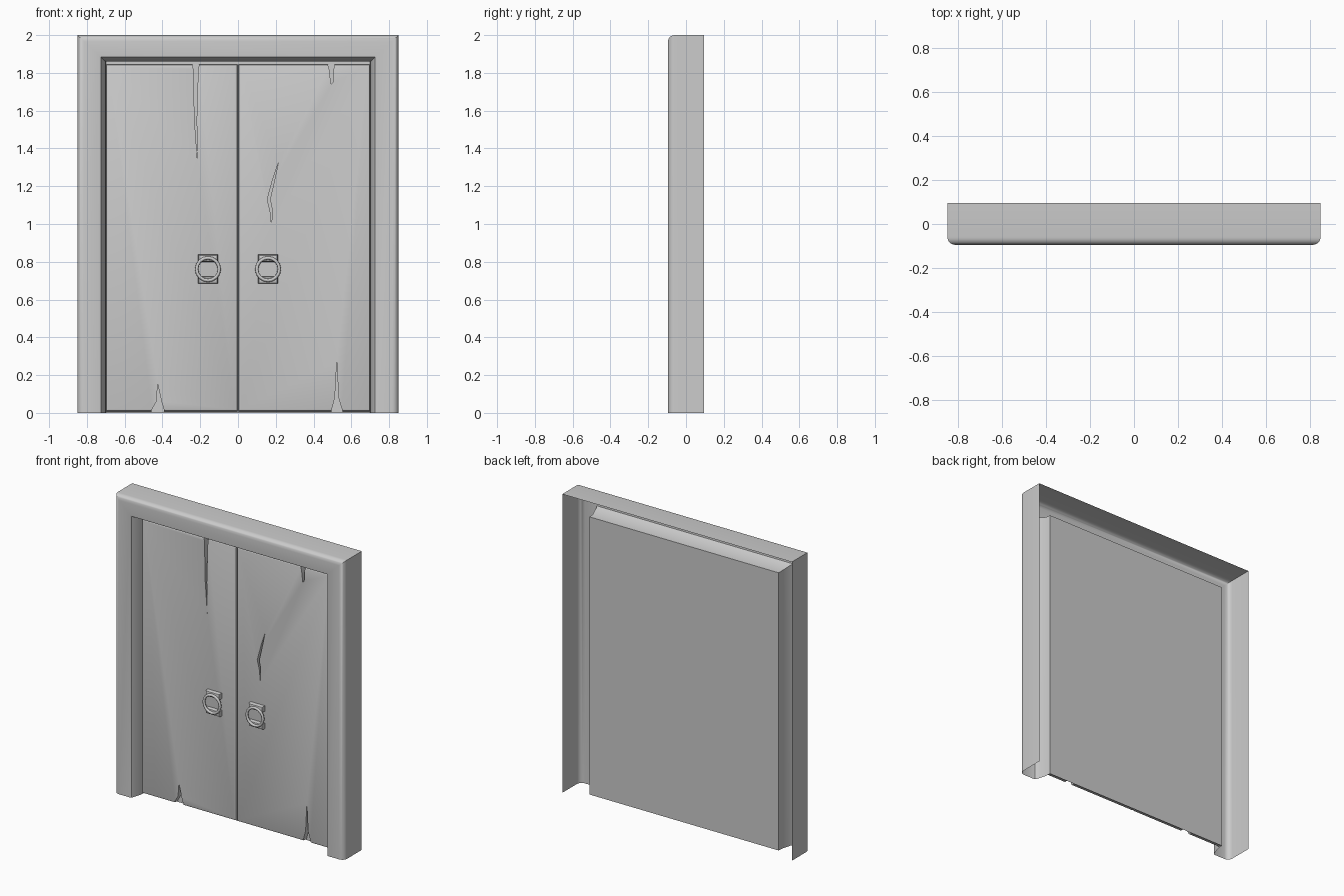
import bpy, bmesh, math
from mathutils import Vector

if "Cube" in bpy.data.objects:
    bpy.data.objects.remove(bpy.data.objects["Cube"])

BACK, FRONT = 0.02, -0.018


def to_object(name, bm):
    me = bpy.data.meshes.new(name)
    bm.to_mesh(me)
    bm.free()
    ob = bpy.data.objects.new(name, me)
    bpy.context.scene.collection.objects.link(ob)
    return ob


def activate(ob):
    bpy.ops.object.select_all(action='DESELECT')
    ob.select_set(True)
    bpy.context.view_layer.objects.active = ob


def smooth(ob, deg=35):
    activate(ob)
    bpy.ops.object.shade_smooth_by_angle(angle=math.radians(deg))


def box(name, x0, x1, y0, y1, z0, z1, bevel, segs=2):
    # box whose front (-y) rim is rounded
    bm = bmesh.new()
    bmesh.ops.create_cube(bm, size=1)
    for v in bm.verts:
        v.co = Vector((x1 if v.co.x > 0 else x0, y1 if v.co.y > 0 else y0,
                       z1 if v.co.z > 0 else z0))
    rim = [e for e in bm.edges if all(abs(v.co.y - y0) < 1e-5 for v in e.verts)]
    bmesh.ops.bevel(bm, geom=rim, offset=bevel, segments=segs, profile=0.5, affect='EDGES')
    return to_object(name, bm)


def prism(name, pts, y0, y1):
    # x/z outline extruded along y
    bm = bmesh.new()
    f = bm.faces.new([bm.verts.new((x, y0, z)) for x, z in pts])
    ext = bmesh.ops.extrude_face_region(bm, geom=[f])
    vs = [g for g in ext['geom'] if isinstance(g, bmesh.types.BMVert)]
    bmesh.ops.translate(bm, verts=vs, vec=(0, y1 - y0, 0))
    bmesh.ops.recalc_face_normals(bm, faces=bm.faces)
    return to_object(name, bm)


# Door surround: hollow profile (inward offset, y) swept up, across and down
profile = [(0, 0.095), (0, -0.06)]
for i in range(1, 7):
    a = math.radians(15 * i)
    profile.append((0.035 * (1 - math.cos(a)), -0.06 - 0.035 * math.sin(a)))
profile += [(0.115, -0.095), (0.124, -0.092), (0.129, -0.084), (0.148, FRONT), (0.15, BACK)]
bm = bmesh.new()
rows = []
for d, y in profile:
    x, z = 0.85 - d, 2 - 0.94 * d
    rows.append([bm.verts.new(p) for p in ((-x, y, 0), (-x, y, z), (x, y, z), (x, y, 0))])
for a, b in zip(rows, rows[1:]):
    for j in range(3):
        bm.faces.new((a[j], a[j + 1], b[j + 1], b[j]))
bm.normal_update()
if sum(f.normal.y * f.calc_area() for f in bm.faces) > 0:
    bmesh.ops.reverse_faces(bm, faces=bm.faces)
smooth(to_object("door_surround", bm))

# Flat backing sheet behind the leaves
bm = bmesh.new()
bm.faces.new([bm.verts.new((x, BACK, z)) for x, z in
              ((-0.70, 0), (-0.70, 1.859), (0.70, 1.859), (0.70, 0))])
to_object("door_backing", bm)

# Cracks cut into each leaf
cracks = {
    "left": [
        [(-0.245, 1.86), (-0.236, 1.82), (-0.23, 1.55), (-0.215, 1.34),
         (-0.219, 1.55), (-0.211, 1.82), (-0.202, 1.86)],
        [(-0.47, -0.02), (-0.455, 0.02), (-0.432, 0.06), (-0.425, 0.15),
         (-0.405, 0.06), (-0.393, 0.02), (-0.385, -0.02)]],
    "right": [
        [(0.47, 1.86), (0.483, 1.82), (0.492, 1.74), (0.503, 1.75),
         (0.506, 1.82), (0.515, 1.86)],
        [(0.215, 1.33), (0.185, 1.24), (0.155, 1.13), (0.17, 1.07), (0.178, 0.99),
         (0.18, 1.08), (0.17, 1.13), (0.195, 1.24)],
        [(0.487, -0.02), (0.497, 0.02), (0.513, 0.08), (0.523, 0.27),
         (0.532, 0.08), (0.55, 0.02), (0.56, -0.02)]],
}

for side, s in (("left", -1), ("right", 1)):
    # Door leaf
    x0, x1 = sorted((s * 0.003, s * 0.70))
    leaf = box(side + "_leaf", x0, x1, FRONT, BACK, 0.008, 1.845, 0.012)
    for i, pts in enumerate(cracks[side]):
        cutter = prism(f"{side}_crack_{i}", pts, FRONT - 0.05, BACK + 0.05)
        activate(leaf)
        mod = leaf.modifiers.new("crack", 'BOOLEAN')
        mod.object, mod.operation, mod.solver = cutter, 'DIFFERENCE', 'EXACT'
        bpy.ops.object.modifier_apply(modifier=mod.name)
        bpy.data.objects.remove(cutter)
    # hidden back of the leaf is removed
    bm = bmesh.new()
    bm.from_mesh(leaf.data)
    bmesh.ops.delete(bm, geom=[f for f in bm.faces if f.normal.y > 0.9], context='FACES')
    bm.to_mesh(leaf.data)
    bm.free()
    smooth(leaf, 30)

    # Ring handle held by an upper and a lower bracket
    cx, cz = s * 0.159, 0.761
    bpy.ops.mesh.primitive_torus_add(location=(cx, -0.048, cz), rotation=(math.pi / 2, 0, 0),
                                     major_radius=0.06, minor_radius=0.009,
                                     major_segments=16, minor_segments=8)
    ring = bpy.context.object
    ring.name = side + "_ring"
    smooth(ring, 50)
    for part, z0, z1 in (("upper", 0.80, 0.838), ("lower", 0.684, 0.722)):
        smooth(box(f"{side}_{part}_bracket", cx - 0.052, cx + 0.052,
                   -0.046, FRONT + 0.004, z0, z1, 0.012))
